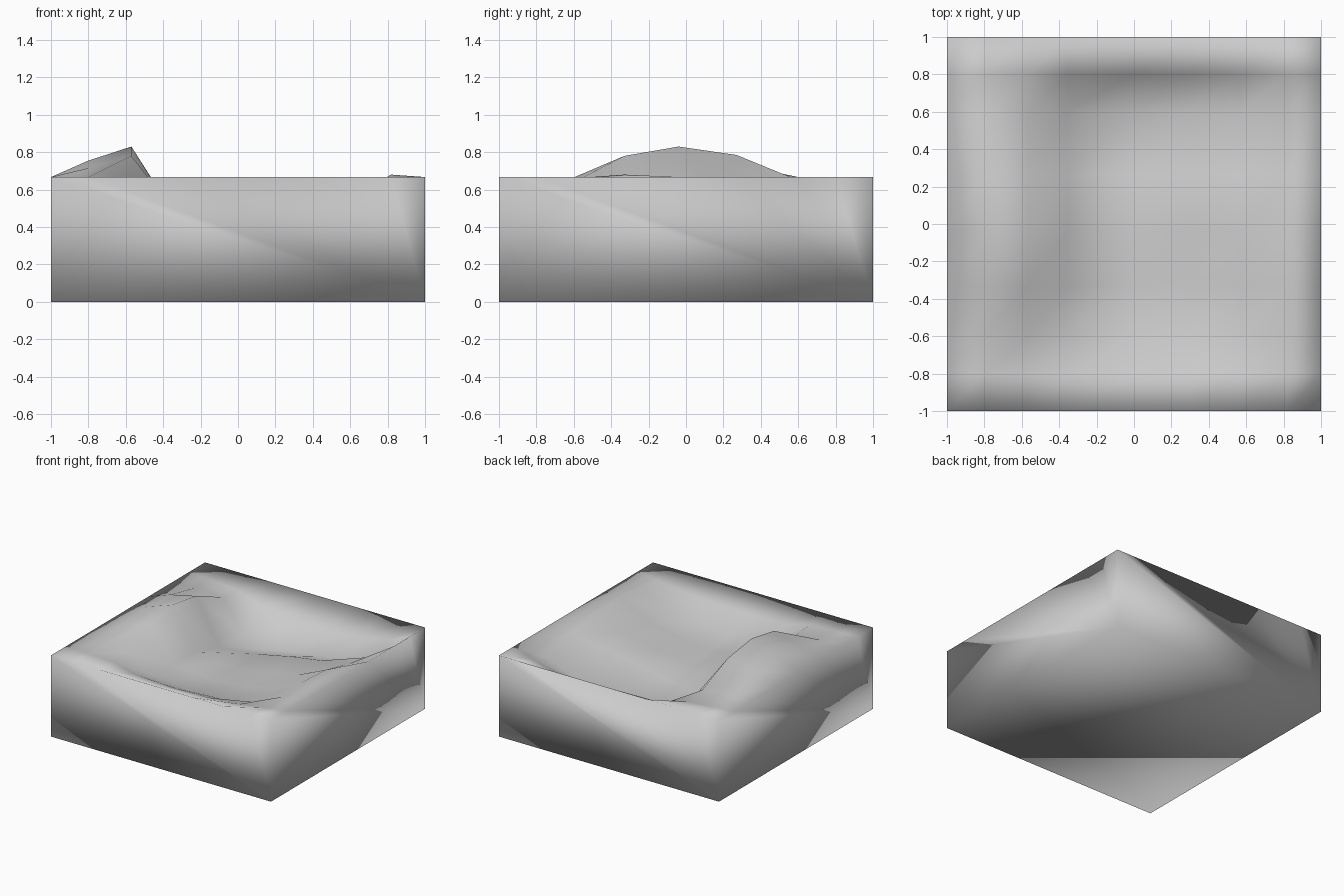
import bpy, bmesh

if "Cube" in bpy.data.objects:
    bpy.data.objects.remove(bpy.data.objects["Cube"])

RIM = 0.667
# Uneven grid lines of the sunken terrain
xs = [-1, -0.8, -0.57, -0.36, 0.0, 0.3, 0.57, 0.82, 1]
ys = [-1, -0.8, -0.6, -0.33, -0.04, 0.27, 0.6, 0.8, 1]
# Inner heights, one row per y line from front to back
heights = [
    [.66, .65, .60, .585, .59, .61, .645],
    [.665, .64, .52, .49, .50, .55, .66],
    [.715, .78, .51, .47, .50, .55, .68],
    [.755, .83, .50, .47, .51, .56, .667],
    [.735, .785, .42, .46, .52, .56, .60],
    [.667, .65, .40, .36, .40, .44, .53],
    [.65, .63, .56, .50, .51, .54, .60],
]

bm = bmesh.new()
n = len(xs)

# Terrain surface
grid = []
for j, y in enumerate(ys):
    row = []
    for i, x in enumerate(xs):
        edge = i in (0, n - 1) or j in (0, n - 1)
        row.append(bm.verts.new((x, y, RIM if edge else heights[j - 1][i - 1])))
    grid.append(row)
for j in range(n - 1):
    for i in range(n - 1):
        bm.faces.new((grid[j][i], grid[j][i + 1], grid[j + 1][i + 1], grid[j + 1][i]))

# Side walls and base
base = [bm.verts.new((x, y, 0)) for x, y in ((-1, -1), (1, -1), (1, 1), (-1, 1))]
sides = [grid[0], [r[-1] for r in grid], grid[-1][::-1], [r[0] for r in grid][::-1]]
for k, top in enumerate(sides):
    bm.faces.new([base[k], base[(k + 1) % 4]] + top[::-1])
bm.faces.new(base[::-1])

bmesh.ops.recalc_face_normals(bm, faces=bm.faces)
for f in bm.faces:
    f.smooth = True

mesh = bpy.data.meshes.new("terrain_block")
bm.to_mesh(mesh)
bm.free()
block = bpy.data.objects.new("terrain_block", mesh)
bpy.context.collection.objects.link(block)
